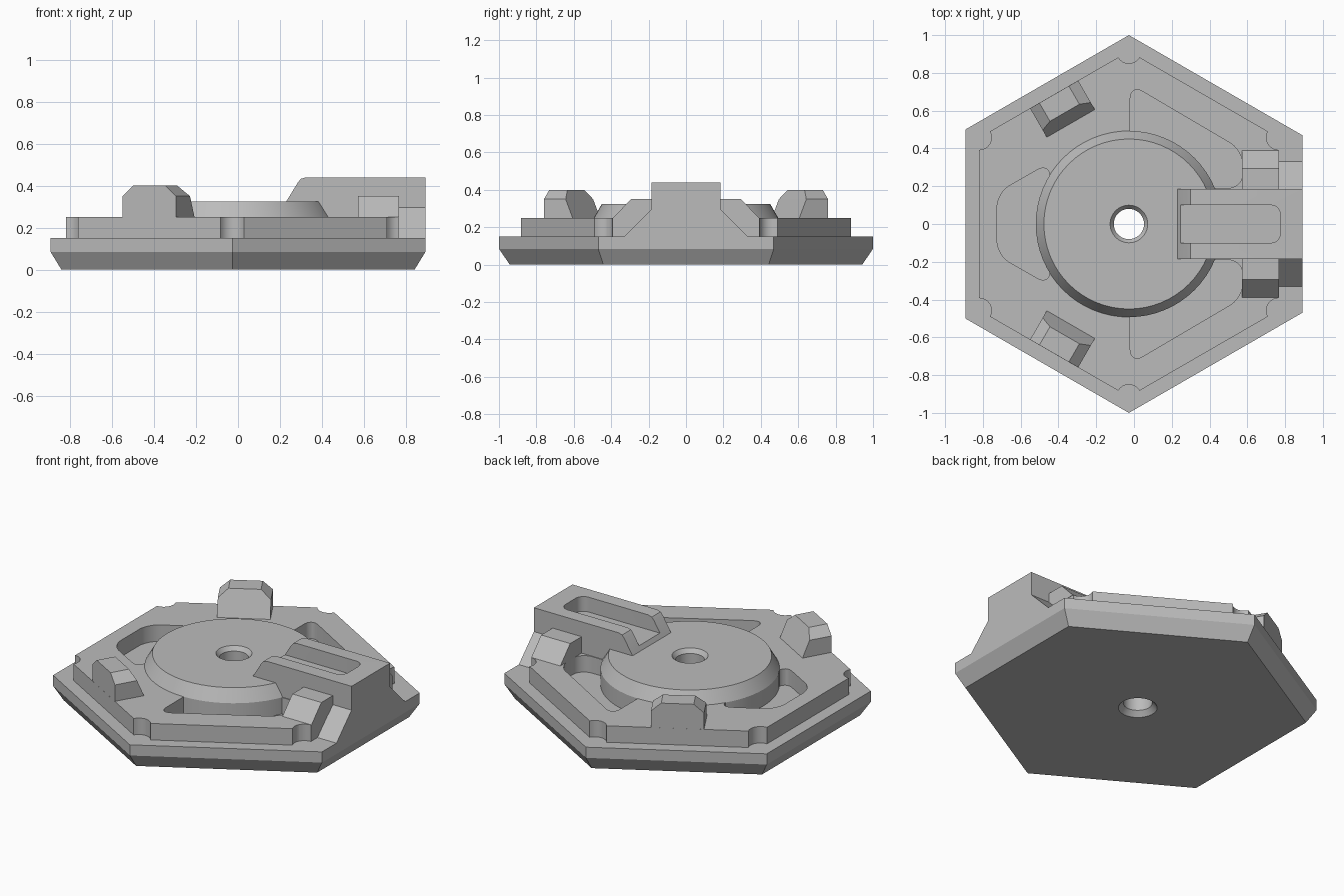
import bpy, bmesh
from math import cos, sin, pi, radians
from mathutils import Matrix, Vector

if "Cube" in bpy.data.objects:
    bpy.data.objects.remove(bpy.data.objects["Cube"], do_unlink=True)

CX = -0.027  # hub axis

grey = bpy.data.materials.new("plain grey")
grey.use_nodes = True
COLOUR = (0.5, 0.5, 0.5, 1)
grey.diffuse_color = COLOUR
grey.node_tree.nodes["Principled BSDF"].inputs["Base Color"].default_value = COLOUR


def loft(name, rings, corner=0):
    """Closed solid through matching rings of points; corner rounds the upright edges."""
    bm = bmesh.new()
    loops = [[bm.verts.new(p) for p in ring] for ring in rings]
    bm.faces.new(loops[0])
    bm.faces.new(loops[-1])
    sides = []
    for a, b in zip(loops, loops[1:]):
        for i in range(len(a)):
            j = (i + 1) % len(a)
            bm.faces.new((a[i], a[j], b[j], b[i]))
            sides.append((a[i], b[i]))
    if corner:
        edges = [bm.edges.get(pair) for pair in sides]
        bmesh.ops.bevel(bm, geom=edges, offset=corner, segments=6, profile=0.5, affect='EDGES')
    bmesh.ops.recalc_face_normals(bm, faces=bm.faces)
    mesh = bpy.data.meshes.new(name)
    bm.to_mesh(mesh)
    bm.free()
    mesh.materials.append(grey)
    obj = bpy.data.objects.new(name, mesh)
    bpy.context.collection.objects.link(obj)
    return obj


def flat(points, z, scale=1):
    return [(x * scale, y * scale, z) for x, y in points]


def prism(name, points, z0, z1, corner=0):
    return loft(name, [flat(points, z0), flat(points, z1)], corner)


def circle(r, cx=CX, cy=0, n=64, turn=0):
    return [(cx + r * cos(turn + 2 * pi * i / n), cy + r * sin(turn + 2 * pi * i / n))
            for i in range(n)]


def lathe(name, profile):
    return loft(name, [flat(circle(r), z) for r, z in profile])


def activate(obj):
    bpy.ops.object.select_all(action='DESELECT')
    obj.select_set(True)
    bpy.context.view_layer.objects.active = obj


def cut(obj, cutter):
    cutter.hide_render = True
    mod = obj.modifiers.new("cut", 'BOOLEAN')
    mod.operation = 'DIFFERENCE'
    mod.solver = 'EXACT'
    mod.object = cutter
    activate(obj)
    bpy.ops.object.modifier_apply(modifier=mod.name)


def mirror_y(points):
    return [(x, -y) for x, y in points]


# Base: six-sided slab with a tapered underside
outline = [(CX, 1), (-0.893, 0.5), (-0.893, -0.5), (CX, -1), (0.893, -0.469), (0.893, 0.469)]
base = loft("base", [flat(outline, 0, 0.942), flat(outline, 0.085), flat(outline, 0.15)])

# Upper plate with scalloped corners and three pockets
corners = circle(0.915, n=6, turn=pi / 6)
plate = prism("upper_plate", corners, 0.15, 0.25)
cutters = [prism("corner_notch", circle(0.065, x, y, 24), 0.1, 0.3) for x, y in corners]
side_pocket = [(-0.02, 0.4), (-0.02, 0.74), (0.575, 0.39), (0.575, 0.19), (0.35, 0.19)]
end_pocket = [(-0.725, 0.165), (-0.445, 0.325), (-0.445, -0.325), (-0.725, -0.165)]
for shape in (side_pocket, mirror_y(side_pocket), end_pocket):
    cutters.append(prism("pocket_cutter", shape, 0.1, 0.3, 0.075))

# Round hub with a sloped rim
hub = lathe("hub", [(0.493, 0.15), (0.493, 0.25), (0.45, 0.325)])

# Arm block with a sloped nose and a slot in its top
nose = [(0.893, 0.15), (0.893, 0.44), (0.325, 0.44), (0.3, 0.433), (0.285, 0.415),
        (0.23, 0.325), (0.23, 0.15)]
arm = loft("arm_block", [[(x, y, z) for x, z in nose] for y in (-0.185, 0.185)])
slot = prism("slot_cutter", [(0.05, -0.1), (0.775, -0.1), (0.775, 0.1), (0.05, 0.1)],
             0.35, 0.6, 0.05)

# Through hole, chamfered at both ends
hole = lathe("hole_cutter", [(0.125, -0.02), (0.08, 0.03), (0.08, 0.3), (0.115, 0.345)])

for part in (base, plate, hub):
    cut(part, hole)
for cutter in cutters:
    cut(plate, cutter)
cut(arm, slot)
for helper in cutters + [hole, slot]:
    bpy.data.objects.remove(helper, do_unlink=True)

parts = [base, plate, hub, arm]

# Sloped shoulders on both sides of the arm
inner = [(0.185, 0.25), (0.185, 0.35), (0.295, 0.35), (0.39, 0.25)]
outer = [(0.185, 0.15), (0.185, 0.295), (0.33, 0.15)]
for side, s in (("left", 1), ("right", -1)):
    for name, shape, x0, x1 in (("inner_shoulder", inner, 0.572, 0.767),
                                ("outer_shoulder", outer, 0.765, 0.893)):
        parts.append(loft(f"{name}_{side}",
                          [[(x, s * y, z) for y, z in shape] for x in (x0, x1)]))

# Two clips on the far edges, tapered inward and chamfered on top
levels = [(0.615, 0.147, 0.25), (0.658, 0.147, 0.35), (0.68, 0.09, 0.4)]
for name, angle in (("clip_back", 120), ("clip_front", -120)):
    rings = [[(u, -t, z), (0.792, -t, z), (0.792, t, z), (u, t, z)] for u, t, z in levels]
    clip = loft(name, rings)
    clip.data.transform(Matrix.Translation(Vector((CX, 0, 0)))
                        @ Matrix.Rotation(radians(angle), 4, 'Z'))
    parts.append(clip)

for part in parts:
    activate(part)
    bpy.ops.object.shade_smooth_by_angle(angle=radians(25))
